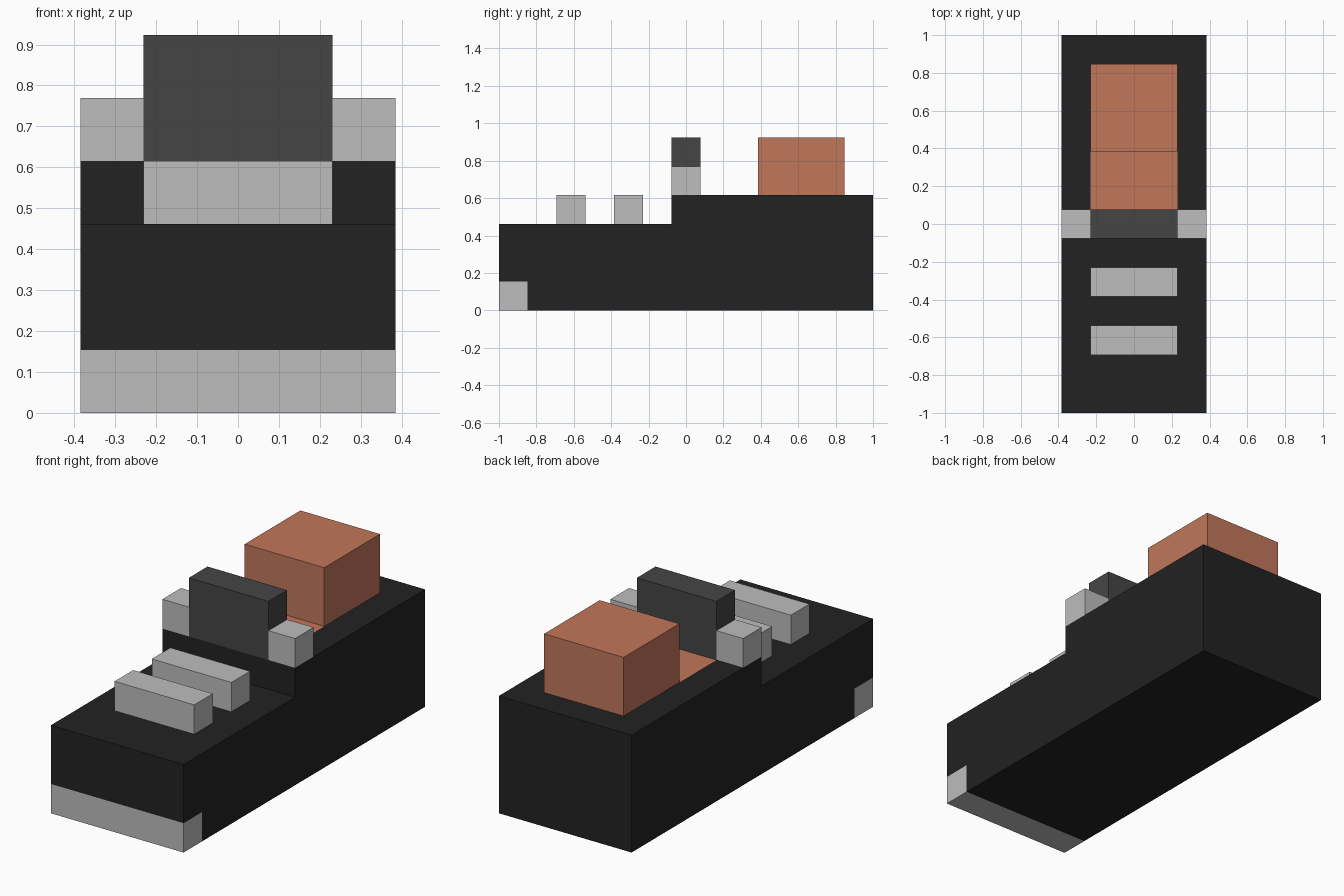
import bpy, bmesh
from mathutils import Vector

old = bpy.data.objects.get("Cube")
if old:
    bpy.data.objects.remove(old, do_unlink=True)

U = 2 / 13  # one block unit


def material(name, rgb):
    m = bpy.data.materials.new(name)
    m.use_nodes = True
    m.diffuse_color = (*rgb, 1)
    m.node_tree.nodes["Principled BSDF"].inputs["Base Color"].default_value = (*rgb, 1)
    return m


black = material("black paint", (0.016, 0.016, 0.016))
silver = material("light grey metal", (0.51, 0.51, 0.51))
smoke = material("dark grey glass", (0.060, 0.060, 0.060))
tan = material("terracotta", (0.533, 0.184, 0.102))


def add_object(name, bm, mats):
    bmesh.ops.recalc_face_normals(bm, faces=bm.faces[:])
    mesh = bpy.data.meshes.new(name)
    bm.to_mesh(mesh)
    bm.free()
    for m in mats:
        mesh.materials.append(m)
    ob = bpy.data.objects.new(name, mesh)
    bpy.context.collection.objects.link(ob)
    return ob


def block(name, x, y, z, mat):
    """Box from (min, max) ranges given in block units."""
    bm = bmesh.new()
    bmesh.ops.create_cube(bm, size=1)
    lo, hi = Vector((x[0], y[0], z[0])), Vector((x[1], y[1], z[1]))
    for v in bm.verts:
        v.co = [(a + b) / 2 + c * (b - a) for a, b, c in zip(lo, hi, v.co)]
        v.co *= U
    return add_object(name, bm, [mat])


# Body: stepped side profile, notched at the front for the bumper
profile = [(-5.5, 0), (6.5, 0), (6.5, 4), (-0.5, 4), (-0.5, 3),
           (-6.5, 3), (-6.5, 1), (-5.5, 1)]
bm = bmesh.new()
side = bm.faces.new([bm.verts.new((-2.5 * U, y * U, z * U)) for y, z in profile])
ext = bmesh.ops.extrude_face_region(bm, geom=[side], use_keep_orig=True)
new_verts = [g for g in ext["geom"] if isinstance(g, bmesh.types.BMVert)]
bmesh.ops.translate(bm, verts=new_verts, vec=(5 * U, 0, 0))

# Seat area: cut into the upper deck and coloured in place
for co, no in (((-1.5, 0, 0), (1, 0, 0)), ((1.5, 0, 0), (1, 0, 0)),
               ((0, 0.5, 0), (0, 1, 0)), ((0, 2.5, 0), (0, 1, 0))):
    deck = [f for f in bm.faces
            if all(abs(v.co.z - 4 * U) < 1e-4 for v in f.verts)]
    geom = deck + list({e for f in deck for e in f.edges}) + \
        list({v for f in deck for v in f.verts})
    bmesh.ops.bisect_plane(bm, geom=geom, plane_co=Vector(co) * U, plane_no=no)
for f in bm.faces:
    c = f.calc_center_median() / U
    if abs(c.z - 4) < 1e-3 and abs(c.x) < 1.5 and 0.5 < c.y < 2.5:
        f.material_index = 1
add_object("body", bm, [black, tan])

# Front bumper
block("front_bumper", (-2.5, 2.5), (-6.5, -5.5), (0, 1), silver)

# Two raised bars on the hood
for name, y in (("hood_bar_front", -4.5), ("hood_bar_rear", -2.5)):
    block(name, (-1.5, 1.5), (y, y + 1), (3, 4), silver)

# Windscreen with a mirror on each side
block("windscreen", (-1.5, 1.5), (-0.5, 0.5), (4, 6), smoke)
block("left_mirror", (1.5, 2.5), (-0.5, 0.5), (4, 5), silver)
block("right_mirror", (-2.5, -1.5), (-0.5, 0.5), (4, 5), silver)

# Rear box
block("rear_box", (-1.5, 1.5), (2.5, 5.5), (4, 6), tan)
